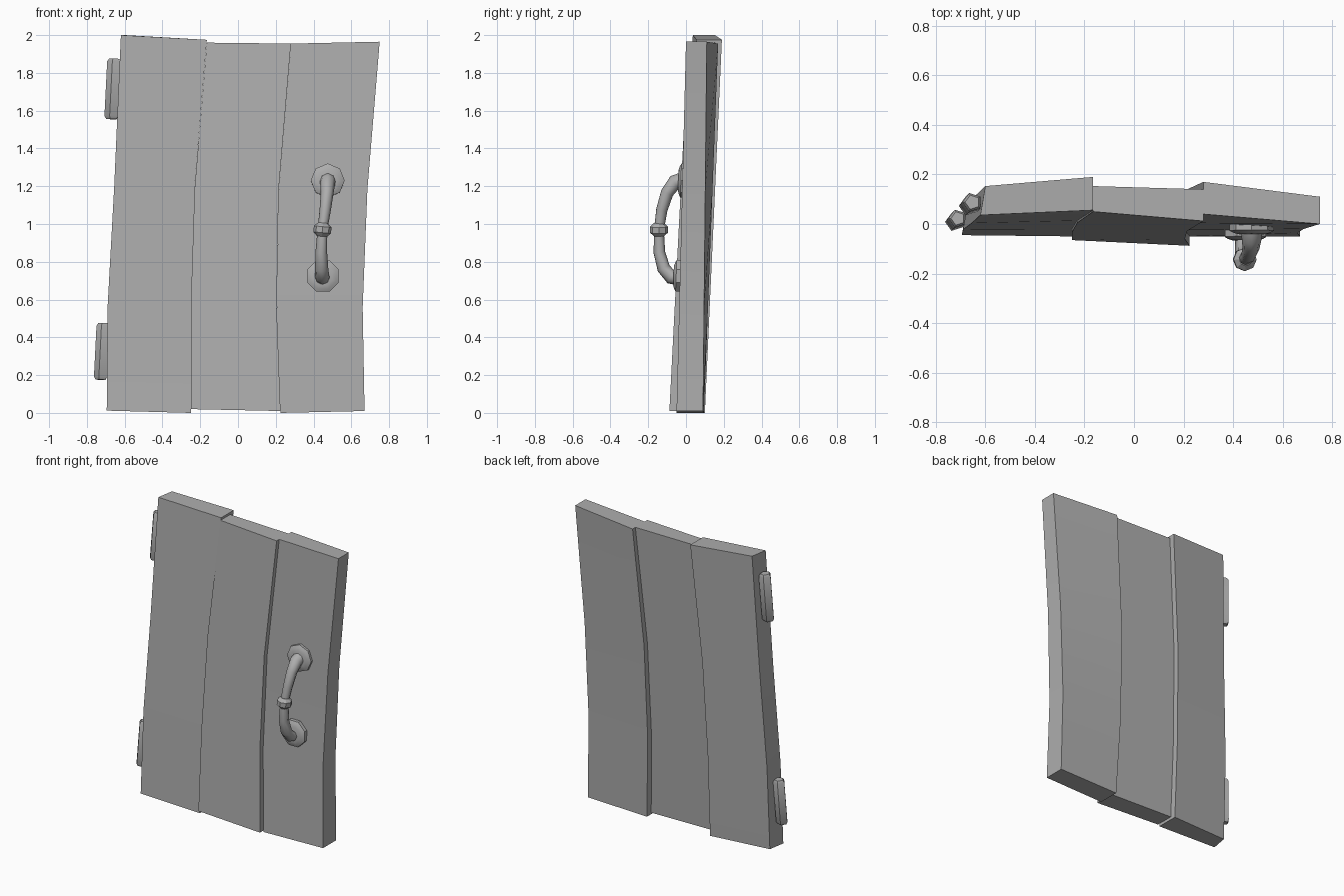
import bpy, bmesh, math
from mathutils import Vector

cube = bpy.data.objects.get("Cube")
if cube:
    bpy.data.objects.remove(cube, do_unlink=True)

GREY = (0.42, 0.42, 0.42, 1)
mat = bpy.data.materials.new("plain grey")
mat.use_nodes = True
mat.diffuse_color = GREY
mat.node_tree.nodes["Principled BSDF"].inputs["Base Color"].default_value = GREY


def finish(obj, angle=30):
    if not obj.data.materials:
        obj.data.materials.append(mat)
    bpy.ops.object.select_all(action='DESELECT')
    obj.select_set(True)
    bpy.context.view_layer.objects.active = obj
    bpy.ops.object.shade_smooth_by_angle(angle=math.radians(angle))


def add_mesh(name, bm):
    bmesh.ops.recalc_face_normals(bm, faces=bm.faces[:])
    mesh = bpy.data.meshes.new(name)
    bm.to_mesh(mesh)
    bm.free()
    obj = bpy.data.objects.new(name, mesh)
    bpy.context.collection.objects.link(obj)
    finish(obj)
    return obj


def loft(name, rings):
    """Skin a list of closed rings and cap both ends."""
    bm = bmesh.new()
    rows = [[bm.verts.new(p) for p in ring] for ring in rings]
    n = len(rows[0])
    for a, b in zip(rows, rows[1:]):
        for i in range(n):
            j = (i + 1) % n
            bm.faces.new((a[i], a[j], b[j], b[i]))
    bm.faces.new(rows[0])
    bm.faces.new(rows[-1])
    return add_mesh(name, bm)


# Warped plank seams: x at each height fraction
LEVELS = (0, 0.28, 0.6, 1)
SEAMS = ((-0.695, -0.69, -0.655, -0.62),
         (-0.25, -0.25, -0.23, -0.165),
         (0.225, 0.205, 0.215, 0.28),
         (0.67, 0.66, 0.685, 0.75))


def mix(a, b, t):
    return a + (b - a) * t


def plank(name, k, left, right, inset=0.0):
    """left/right: front y low, front y high, back y low, back y high, z low, z high."""
    rings = []
    for i, t in enumerate(LEVELS):
        ring = []
        for side, seam, back in ((left, k, 0), (right, k + 1, 0),
                                 (right, k + 1, 1), (left, k, 1)):
            x = SEAMS[seam][i] + (inset if back and seam == 0 else 0)
            y = mix(side[2 * back], side[2 * back + 1], t)
            ring.append((x, y, mix(side[4], side[5], t)))
        rings.append(ring)
    loft(name, rings)


plank("hinge_side_plank", 0, (-0.045, 0.036, 0.07, 0.153, 0.012, 2.0),
      (-0.05, 0.056, 0.1, 0.19, 0.0, 1.975), inset=0.02)
plank("middle_plank", 1, (-0.065, 0.05, 0.06, 0.153, 0.02, 1.96),
      (-0.088, 0.012, 0.05, 0.14, 0.01, 1.955))
plank("handle_side_plank", 2, (-0.05, 0.04, 0.095, 0.17, 0.0, 1.955),
      (-0.05, 0.0, 0.09, 0.11, 0.01, 1.965))


# Turned parts: rings of (distance, radius) along an axis
def turned(name, centre, axis, profile, sides, phase=0.0):
    axis = Vector(axis).normalized()
    u = axis.orthogonal().normalized()
    ref = Vector((-1, 0, 0))
    u = (ref - axis * ref.dot(axis)).normalized()
    v = axis.cross(u)
    rings = []
    for d, r in profile:
        ring = []
        for i in range(sides):
            a = phase + math.tau * i / sides
            ring.append(Vector(centre) + axis * d + (u * math.cos(a) + v * math.sin(a)) * r)
        rings.append(ring)
    return loft(name, rings)


# Hinge barrels with bevelled ends
def hinge(name, centre, radius, half):
    turned(name, centre, (0.05, 0.05, 1),
           ((-half, radius * 0.75), (-half + 0.015, radius),
            (half - 0.015, radius), (half, radius * 0.75)), 5)


hinge("upper_hinge", (-0.66, 0.08, 1.715), 0.04, 0.16)
hinge("lower_hinge", (-0.718, 0.015, 0.325), 0.038, 0.15)

# Octagonal rosettes
ROSETTE = ((-0.03, 0.09), (0.012, 0.09), (0.02, 0.075), (0.026, 0.055))
turned("upper_rosette", (0.475, -0.015, 1.23), (0, -1, 0.035), ROSETTE, 8)
turned("lower_rosette", (0.45, -0.04, 0.725), (0, -1, 0.035), ROSETTE, 8, math.pi / 8)

# Curved handle grip: x, y, z, radius
GRIP = ((0.475, -0.02, 1.23, 0.043), (0.475, -0.06, 1.22, 0.04),
        (0.472, -0.1, 1.165, 0.034), (0.462, -0.128, 1.075, 0.03),
        (0.447, -0.143, 0.97, 0.026), (0.441, -0.141, 0.85, 0.031),
        (0.443, -0.118, 0.765, 0.035), (0.446, -0.08, 0.72, 0.038),
        (0.448, -0.04, 0.715, 0.04))
curve = bpy.data.curves.new("handle_grip", 'CURVE')
curve.dimensions = '3D'
curve.bevel_depth = 1.0
curve.bevel_resolution = 2
curve.use_fill_caps = True
spline = curve.splines.new('POLY')
spline.points.add(len(GRIP) - 1)
for point, (x, y, z, r) in zip(spline.points, GRIP):
    point.co = (x, y, z, 1)
    point.radius = r
grip = bpy.data.objects.new("handle_grip", curve)
bpy.context.collection.objects.link(grip)
bpy.ops.object.select_all(action='DESELECT')
grip.select_set(True)
bpy.context.view_layer.objects.active = grip
bpy.ops.object.convert(target='MESH')
finish(bpy.context.view_layer.objects.active, 50)

# Collar around the middle of the grip
turned("handle_collar", (0.447, -0.143, 0.97), (0.1, 0, 1),
       ((-0.036, 0.026), (-0.016, 0.047), (0.016, 0.047), (0.036, 0.026)), 8)
